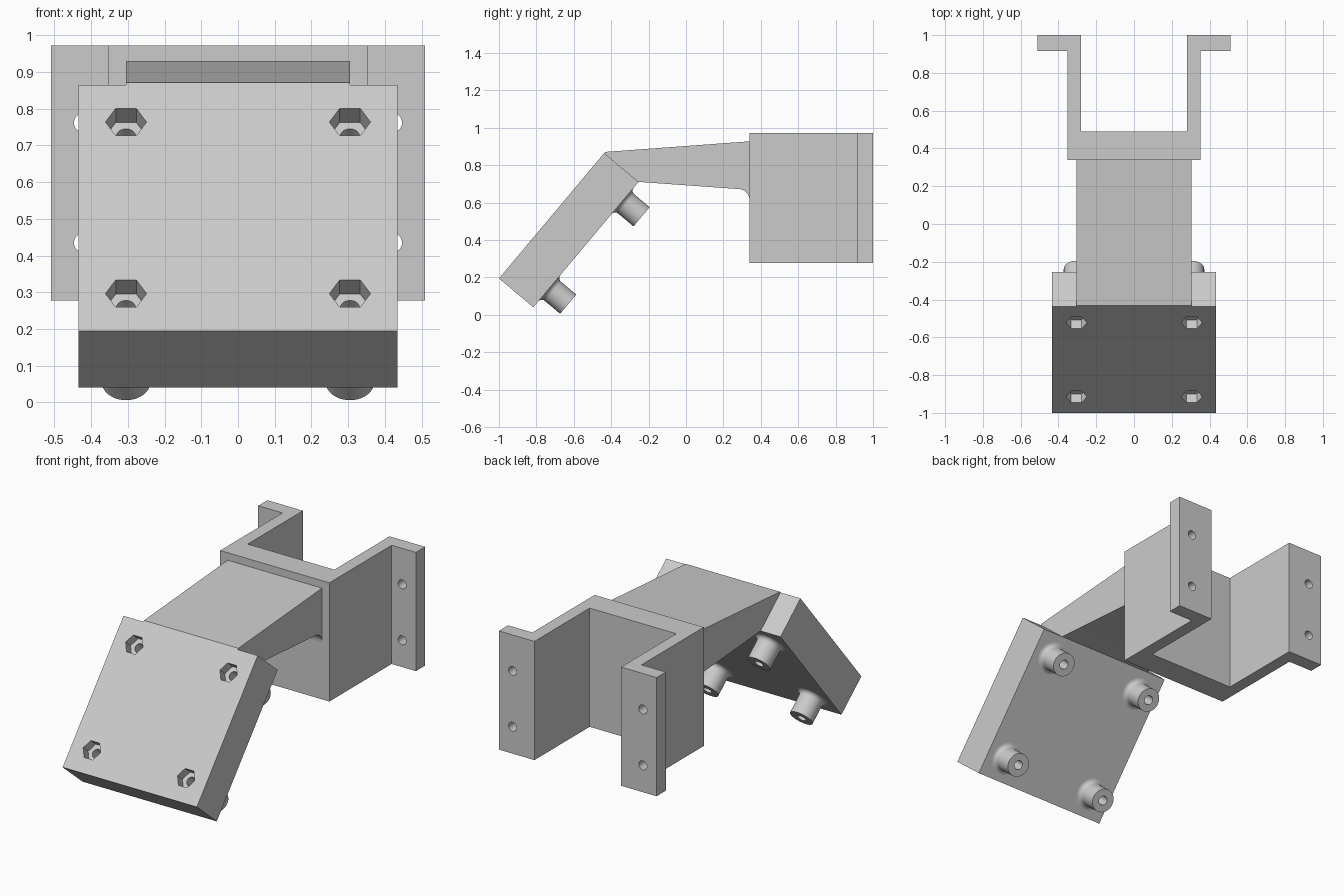
import bpy, bmesh, math
from math import cos, sin, pi, radians
from mathutils import Matrix

if "Cube" in bpy.data.objects:
    bpy.data.objects.remove(bpy.data.objects["Cube"])

grey = bpy.data.materials.new("light grey")
grey.use_nodes = True
GREY = (0.6, 0.6, 0.6, 1)
grey.diffuse_color = GREY
grey.node_tree.nodes["Principled BSDF"].inputs["Base Color"].default_value = GREY

TILT = Matrix.Translation((0, -1, 0.195)) @ Matrix.Rotation(radians(50), 4, "X")
WIDTH, LENGTH, THICK = 0.868, 0.875, 0.24   # tilted plate
BORE = 0.026
BOLTS = [(x, LENGTH / 2 + v) for x in (-0.305, 0.305) for v in (-0.305, 0.305)]


def finish(name, bm, matrix=Matrix()):
    bmesh.ops.recalc_face_normals(bm, faces=bm.faces)
    mesh = bpy.data.meshes.new(name)
    bm.to_mesh(mesh)
    bm.free()
    mesh.transform(matrix)
    mesh.materials.append(grey)
    ob = bpy.data.objects.new(name, mesh)
    bpy.context.collection.objects.link(ob)
    return ob


def prism(name, points, low, high, matrix=Matrix()):
    """Extrude a flat outline along local z from low to high."""
    bm = bmesh.new()
    face = bm.faces.new([bm.verts.new((x, y, low)) for x, y in points])
    out = bmesh.ops.extrude_face_region(bm, geom=[face])["geom"]
    moved = [v for v in out if isinstance(v, bmesh.types.BMVert)]
    bmesh.ops.translate(bm, verts=moved, vec=(0, 0, high - low))
    return finish(name, bm, matrix)


def circle(radius, sides, cx=0, cy=0):
    return [(cx + radius * cos(2 * pi * i / sides), cy + radius * sin(2 * pi * i / sides))
            for i in range(sides)]


def activate(ob):
    bpy.ops.object.select_all(action="DESELECT")
    ob.select_set(True)
    bpy.context.view_layer.objects.active = ob


def cut(ob, cutter):
    cutter.hide_render = True
    mod = ob.modifiers.new("cut", "BOOLEAN")
    mod.operation, mod.solver, mod.object = "DIFFERENCE", "EXACT", cutter
    activate(ob)
    bpy.ops.object.modifier_apply(modifier=mod.name)
    bpy.data.objects.remove(cutter)


def smooth(ob):
    activate(ob)
    bpy.ops.object.shade_smooth_by_angle(angle=radians(35))


# Tilted mounting plate with hexagonal nut pockets and bolt bores
w = WIDTH / 2
plate = prism("mounting_plate", [(-w, 0), (w, 0), (w, LENGTH), (-w, LENGTH)], -THICK, 0, TILT)
for x, v in BOLTS:
    cut(plate, prism("nut_cutter", circle(0.056, 6, x, v), -0.06, 0.05, TILT))
    cut(plate, prism("bore_cutter", circle(BORE, 32, x, v), -THICK - 0.05, -0.03, TILT))
smooth(plate)

# Hollow standoffs with a filleted foot, turned from a profile
FILLET, RADIUS, HEIGHT = 0.025, 0.067, 0.132
foot = [(RADIUS + FILLET * (1 - cos(a)), FILLET * (1 - sin(a)))
        for a in (pi / 2 * (1 - i / 6) for i in range(7))]
foot.reverse()
foot = [(RADIUS + FILLET * (1 - sin(i * pi / 12)), FILLET * (1 - cos(i * pi / 12)))
        for i in range(7)]
profile = foot + [(RADIUS, HEIGHT), (BORE, HEIGHT), (BORE, 0)]
for n, (x, v) in enumerate(BOLTS):
    bm = bmesh.new()
    ring = [bm.verts.new((r, 0, -THICK - h)) for r, h in profile]
    edges = [bm.edges.new(pair) for pair in zip(ring, ring[1:])]
    bmesh.ops.spin(bm, geom=ring + edges, axis=(0, 0, 1), cent=(0, 0, 0),
                   angle=2 * pi, steps=40, use_merge=True)
    bmesh.ops.remove_doubles(bm, verts=bm.verts, dist=1e-5)
    smooth(finish(f"standoff_{n + 1}", bm, TILT @ Matrix.Translation((x, v, 0))))

# Tapered arm: side outline in (y, z), extruded across x
SIDE = Matrix(((0, 0, 1, 0), (1, 0, 0, 0), (0, 1, 0, 0), (0, 0, 0, 1)))
corner = TILT @ Matrix.Translation((0, LENGTH, 0))
front, back = corner.translation, corner @ Matrix.Translation((0, 0, -THICK)).translation
fillet = [(0.28 + 0.06 * sin(a), 0.613 + 0.06 * cos(a)) for a in (i * pi / 16 for i in range(9))]
arm = prism("arm", [(front.y, front.z), (back.y, back.z)] + fillet
            + [(0.34, 0.928), (front.y + 0.005, front.z + 0.006)], -0.305, 0.305, SIDE)
smooth(arm)

# U-shaped bracket with outward flanges, mirrored outline
half = [(0.353, 0.34), (0.353, 0.915), (0.51, 0.915), (0.51, 1.0), (0.28, 1.0), (0.28, 0.49)]
bracket = prism("bracket", half + [(-x, y) for x, y in reversed(half)], 0.278, 0.972)
FACING = Matrix.Rotation(radians(90), 4, "X")   # local z becomes -y
for x in (-0.421, 0.421):
    for z in (0.435, 0.762):
        cut(bracket, prism("screw_cutter", circle(BORE, 32, x, z), -1.1, -0.8, FACING))
smooth(bracket)
